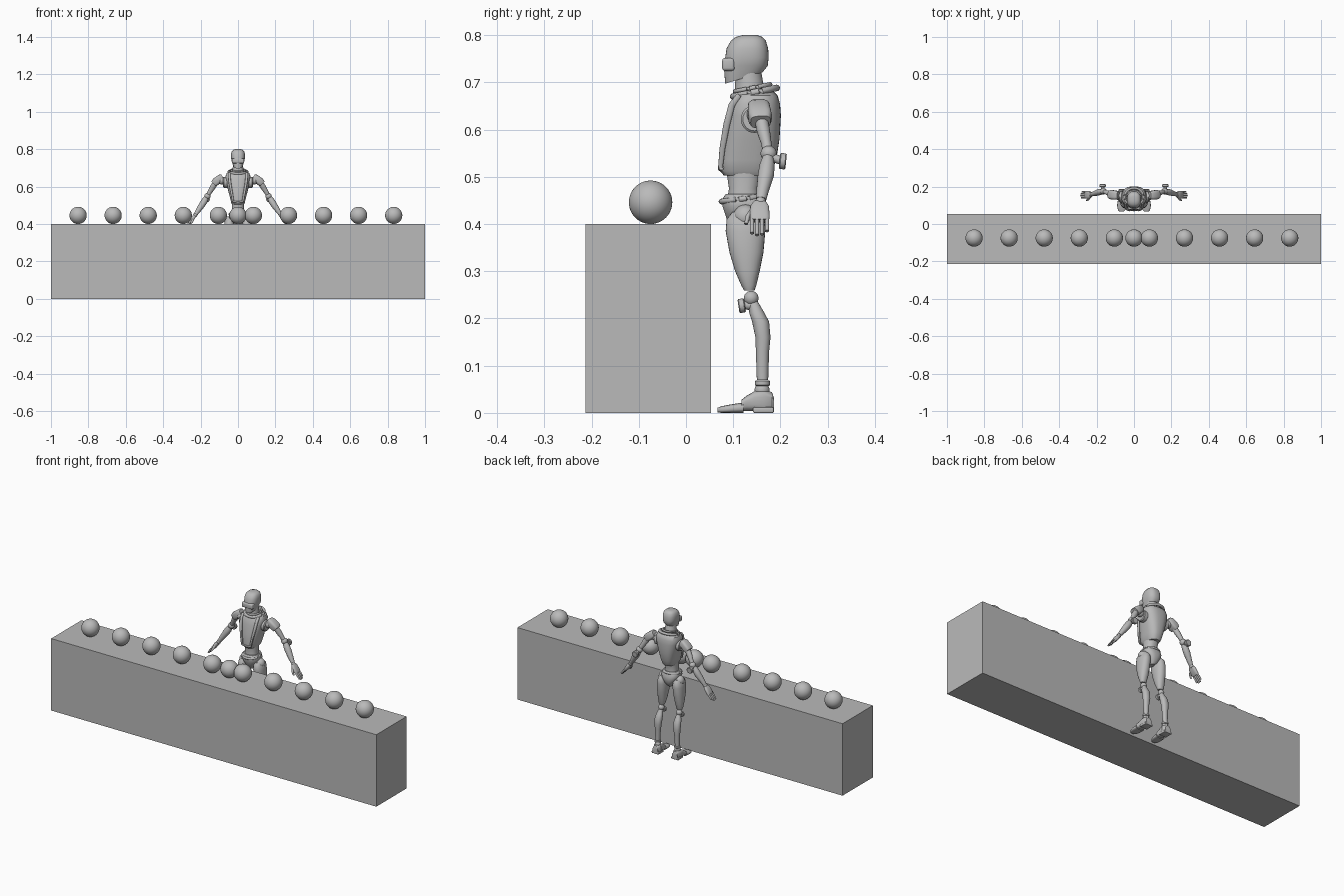
import bpy, bmesh, math
from mathutils import Vector, Matrix

grey = bpy.data.materials.new("plain grey")
grey.diffuse_color = (0.49, 0.49, 0.49, 1)


def finish(name, bm, angle=35):
    bmesh.ops.recalc_face_normals(bm, faces=bm.faces)
    me = bpy.data.meshes.new(name)
    bm.to_mesh(me)
    bm.free()
    me.materials.append(grey)
    me.shade_smooth()
    me.set_sharp_from_angle(angle=math.radians(angle))
    ob = bpy.data.objects.new(name, me)
    bpy.context.collection.objects.link(ob)
    return ob


def loft(name, rings, e=2.0, n=28, axis=None, tilt=0.0, closed=False):
    """Skin superellipse rings (x, y, z, rx, ry) along a path."""
    bm = bmesh.new()
    c = [Vector(r[:3]) for r in rings]
    m, loops = len(c), []
    for i, r in enumerate(rings):
        if closed:
            t = c[(i + 1) % m] - c[i - 1]
        else:
            t = Vector(axis) if axis else c[min(i + 1, m - 1)] - c[max(i - 1, 0)]
        t.normalize()
        ref = Vector((0, 1, 0)) if abs(t.y) < 0.95 else Vector((0, 0, 1))
        u = ref.cross(t).normalized()
        v = t.cross(u)
        loop = []
        for k in range(n):
            a = math.tau * k / n
            ca, sa = math.cos(a), math.sin(a)
            px = math.copysign(abs(ca) ** (2 / e), ca) * r[3]
            py = math.copysign(abs(sa) ** (2 / e), sa) * r[4]
            loop.append(bm.verts.new(c[i] + u * px + v * py + t * (tilt * py)))
        loops.append(loop)
    for i in range(m if closed else m - 1):
        a, b = loops[i], loops[(i + 1) % m]
        for k in range(n):
            bm.faces.new((a[k], a[(k + 1) % n], b[(k + 1) % n], b[k]))
    if not closed:
        bm.faces.new(loops[0][::-1])
        bm.faces.new(loops[-1])
    return finish(name, bm)


def body(name, rows, e=2.6, tilt=0.0):
    """Upright form from rows (z, front y, back y, half width)."""
    return loft(name, [(0, (f + b) / 2, z, w, (b - f) / 2) for z, f, b, w in rows],
                e, 40, (0, 0, 1), tilt)


def band(name, y, z, rx, ry, thick, tilt):
    pts = []
    for k in range(40):
        a = math.tau * k / 40
        pts.append((rx * math.cos(a), y + ry * math.sin(a),
                    z + tilt * ry * math.sin(a), thick, thick))
    return loft(name, pts, 2, 12, closed=True)


def ball(name, p, r, seg=32):
    bm = bmesh.new()
    bmesh.ops.create_uvsphere(bm, u_segments=seg, v_segments=seg // 2, radius=r,
                              matrix=Matrix.Translation(p))
    return finish(name, bm)


def block(name, p, size, bevel=0.0, rot=0.0):
    bm = bmesh.new()
    bmesh.ops.create_cube(bm, size=1, matrix=Matrix.Translation(p) @
                          Matrix.Rotation(rot, 4, 'Y') @ Matrix.Diagonal((*size, 1)))
    if bevel:
        bmesh.ops.bevel(bm, geom=bm.edges[:], offset=bevel, segments=3,
                        profile=0.5, affect='EDGES')
    return finish(name, bm)


def disc(name, p, d, r, depth):
    p, d = Vector(p), Vector(d).normalized()
    h = depth / 2
    steps = ((-h, r * .85), (-h * .7, r), (h * .7, r), (h, r * .85))
    return loft(name, [(*(p + d * t), q, q) for t, q in steps])


# Counter with a row of balls
block("counter", (0, -0.08, 0.2), (2, 0.266, 0.4))
for x in [0] + [-0.855 + 0.1875 * i for i in range(10)]:
    ball("ball", (x, -0.075, 0.446), 0.046, 40)

# Head, visor and neck
body("head", [(0.709, 0.083, 0.162, 0.024), (0.735, 0.080, 0.173, 0.034),
              (0.752, 0.083, 0.175, 0.037), (0.772, 0.086, 0.174, 0.037),
              (0.788, 0.095, 0.169, 0.033), (0.796, 0.105, 0.162, 0.026),
              (0.8, 0.12, 0.15, 0.014)], 2.5).data
head = bpy.data.objects["head"]
for v in head.data.vertices:  # jaw drops toward the chin
    if v.co.z < 0.712:
        v.co.z += (v.co.y - 0.122) * 0.3
block("visor", (0, 0.090, 0.738), (0.066, 0.027, 0.027), 0.006)
body("neck", [(0.665, 0.1, 0.175, 0.034), (0.69, 0.104, 0.165, 0.029),
              (0.73, 0.105, 0.158, 0.026)], 2)

# Torso, collar and raised front panel
body("torso", [(0.503, 0.080, 0.177, 0.030), (0.512, 0.072, 0.182, 0.036),
               (0.535, 0.071, 0.191, 0.041), (0.58, 0.076, 0.198, 0.053),
               (0.63, 0.086, 0.201, 0.064), (0.655, 0.093, 0.199, 0.067),
               (0.672, 0.102, 0.194, 0.060), (0.681, 0.112, 0.185, 0.045)])
band("collar", 0.146, 0.679, 0.050, 0.046, 0.007, 0.2)
band("inner_collar", 0.141, 0.688, 0.037, 0.037, 0.005, 0.2)
for s in (-1, 1):
    loft("chest_trim", [(s * 0.047, 0.113, 0.673, 0.007, 0.006),
                        (s * 0.047, 0.097, 0.652, 0.007, 0.007),
                        (s * 0.042, 0.086, 0.61, 0.007, 0.007),
                        (s * 0.033, 0.077, 0.56, 0.006, 0.006),
                        (s * 0.026, 0.073, 0.52, 0.005, 0.005)], 3, 16)
loft("belly_trim", [(-0.028, 0.075, 0.519, 0.005, 0.005), (0, 0.073, 0.517, 0.005, 0.005),
                    (0.028, 0.075, 0.519, 0.005, 0.005)], 3, 16)

# Waist, belt and pelvis
body("waist", [(0.445, 0.086, 0.160, 0.036), (0.475, 0.091, 0.154, 0.033),
               (0.51, 0.086, 0.163, 0.033)], 2.3)
body("pelvis", [(0.378, 0.110, 0.150, 0.012), (0.395, 0.092, 0.165, 0.025),
                (0.42, 0.083, 0.172, 0.042), (0.438, 0.077, 0.171, 0.050),
                (0.455, 0.078, 0.165, 0.047), (0.463, 0.084, 0.161, 0.040)])
band("belt", 0.12, 0.453, 0.045, 0.045, 0.006, 0.12)

for s in (-1, 1):
    # Leg
    ball("hip_joint", (s * 0.048, 0.126, 0.415), 0.026)
    loft("thigh", [(s * 0.044, 0.126, 0.425, 0.018, 0.028), (s * 0.046, 0.126, 0.41, 0.025, 0.040),
                   (s * 0.047, 0.126, 0.385, 0.028, 0.042), (s * 0.050, 0.128, 0.34, 0.027, 0.036),
                   (s * 0.052, 0.130, 0.30, 0.023, 0.026), (s * 0.054, 0.133, 0.27, 0.018, 0.016),
                   (s * 0.054, 0.134, 0.259, 0.014, 0.011)], 2.2, 28, (0, 0, 1))
    ball("knee", (s * 0.055, 0.138, 0.243), 0.0155)
    disc("knee_cap", (s * 0.055, 0.118, 0.227), (0, 1, 0.15), 0.015, 0.014)
    loft("knee_link", [(s * 0.055, 0.12, 0.229, 0.009, 0.009),
                       (s * 0.055, 0.148, 0.227, 0.011, 0.011)])
    loft("shin", [(s * 0.055, 0.142, 0.236, 0.010, 0.010), (s * 0.056, 0.150, 0.212, 0.017, 0.016),
                  (s * 0.057, 0.158, 0.193, 0.020, 0.018), (s * 0.058, 0.163, 0.16, 0.019, 0.016),
                  (s * 0.059, 0.162, 0.13, 0.015, 0.014), (s * 0.060, 0.162, 0.07, 0.012, 0.012)],
         2.2, 28, (0, 0, 1))
    disc("ankle_ring", (s * 0.060, 0.162, 0.063), (0, 0, 1), 0.016, 0.012)
    ball("ankle", (s * 0.060, 0.161, 0.048), 0.016)
    # Foot: rings run from heel to toe
    loft("foot", [(s * 0.060, 0.186, 0.018, 0.017, 0.014), (s * 0.060, 0.182, 0.024, 0.013, 0.020),
                  (s * 0.060, 0.165, 0.025, 0.022, 0.024), (s * 0.061, 0.145, 0.025, 0.020, 0.021),
                  (s * 0.063, 0.128, 0.020, 0.022, 0.016), (s * 0.064, 0.118, 0.016, 0.024, 0.012)],
         3, 28, (0, -1, 0))
    loft("toe", [(s * 0.064, 0.122, 0.011, 0.025, 0.011), (s * 0.065, 0.095, 0.009, 0.025, 0.009),
                 (s * 0.066, 0.075, 0.007, 0.020, 0.007), (s * 0.066, 0.067, 0.006, 0.012, 0.005)],
         3, 28, (0, -1, 0))
    block("heel_sole", (s * 0.060, 0.164, 0.006), (0.044, 0.044, 0.012), 0.003)

    # Shoulder and arm
    disc("shoulder_socket", (s * 0.066, 0.145, 0.622), (s, 0, 0), 0.029, 0.026)
    ball("shoulder_joint", (s * 0.086, 0.150, 0.632), 0.021)
    loft("shoulder_plate", [(s * 0.083, 0.154, 0.654, 0.013, 0.017),
                            (s * 0.092, 0.154, 0.648, 0.019, 0.023),
                            (s * 0.120, 0.157, 0.625, 0.021, 0.025),
                            (s * 0.130, 0.158, 0.616, 0.017, 0.021)], 3.5)
    loft("upper_arm", [(s * 0.115, 0.158, 0.628, 0.014, 0.014),
                       (s * 0.135, 0.164, 0.597, 0.015, 0.014),
                       (s * 0.150, 0.170, 0.572, 0.012, 0.011),
                       (s * 0.160, 0.173, 0.555, 0.011, 0.011)])
    ball("elbow", (s * 0.163, 0.175, 0.549), 0.017)
    loft("elbow_link", [(s * 0.166, 0.176, 0.543, 0.009, 0.009),
                        (s * 0.168, 0.200, 0.535, 0.009, 0.009)])
    disc("elbow_cap", (s * 0.168, 0.205, 0.533), (0, 1, -0.1), 0.017, 0.014)
    loft("forearm", [(s * 0.167, 0.174, 0.543, 0.012, 0.011),
                     (s * 0.178, 0.172, 0.525, 0.017, 0.016),
                     (s * 0.192, 0.169, 0.503, 0.017, 0.017),
                     (s * 0.214, 0.162, 0.470, 0.013, 0.013),
                     (s * 0.226, 0.159, 0.452, 0.010, 0.011)])
    ball("wrist", (s * 0.229, 0.158, 0.447), 0.011)
    # Hand
    loft("palm", [(s * 0.231, 0.157, 0.445, 0.008, 0.014), (s * 0.238, 0.156, 0.436, 0.010, 0.020),
                  (s * 0.254, 0.156, 0.413, 0.009, 0.021), (s * 0.258, 0.156, 0.407, 0.007, 0.019)], 3)
    for k in range(4):
        y, g = 0.140 + 0.0105 * k, (0.93, 1.05, 1, 0.8)[k]
        loft("finger", [(s * 0.255, y, 0.412, 0.005, 0.0045),
                        (s * (0.255 + 0.016 * g), y, 0.412 - 0.018 * g, 0.005, 0.0045),
                        (s * (0.255 + 0.028 * g), y, 0.412 - 0.034 * g, 0.004, 0.004)], 2, 12)
    loft("thumb", [(s * 0.238, 0.143, 0.432, 0.006, 0.006), (s * 0.244, 0.131, 0.416, 0.006, 0.005),
                   (s * 0.254, 0.127, 0.400, 0.004, 0.004)], 2, 12)
